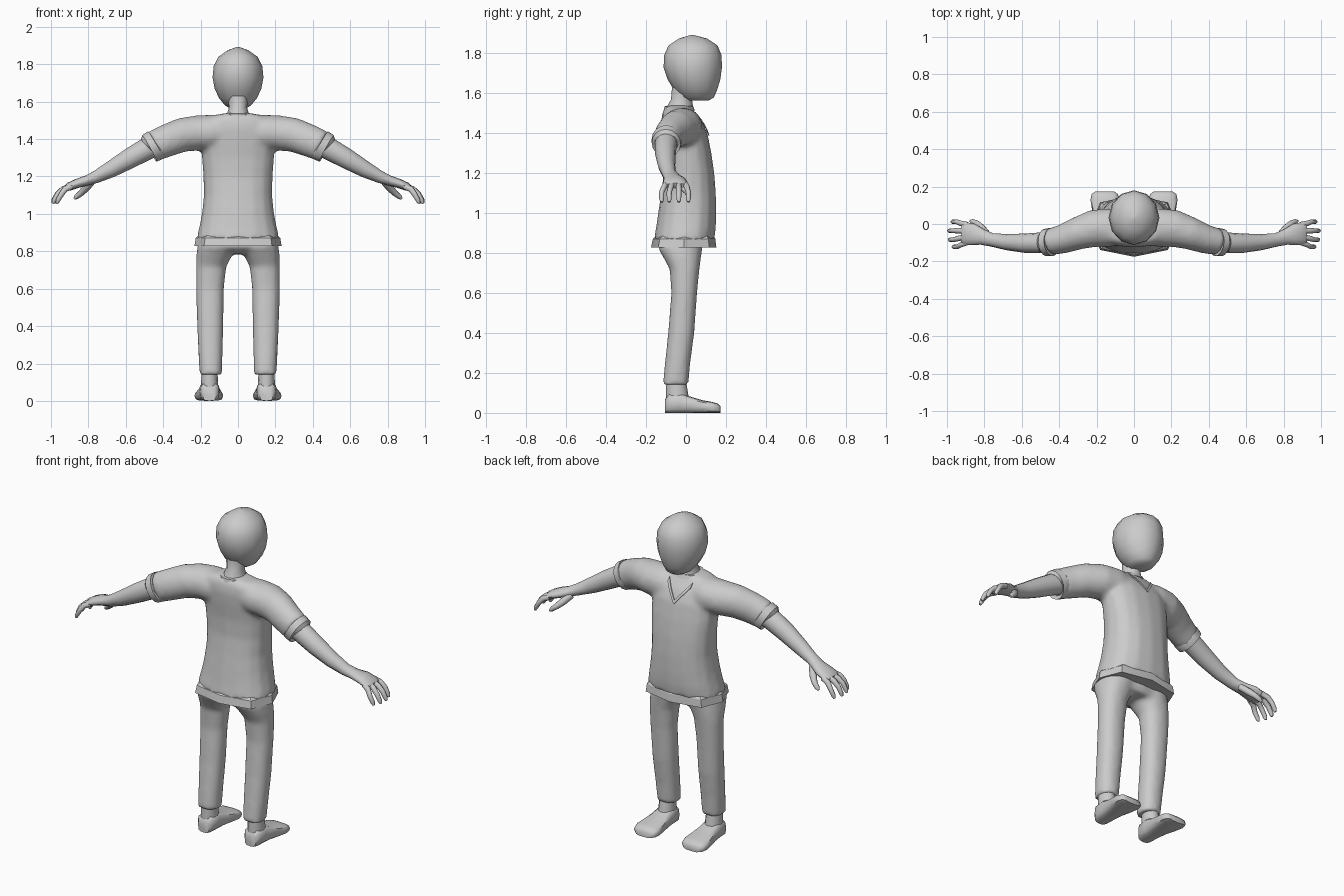
import bpy, bmesh, math
from mathutils import Vector

if "Cube" in bpy.data.objects:
    bpy.data.objects.remove(bpy.data.objects["Cube"])

grey = bpy.data.materials.new("plain grey")
grey.diffuse_color = (0.6, 0.6, 0.6, 1)
grey.use_nodes = True
grey.node_tree.nodes["Principled BSDF"].inputs["Base Color"].default_value = grey.diffuse_color


def oval(c, u, v, a, b, n=16, p=1.0):
    """Ring of n points; p below 1 makes it squarer."""
    pts = []
    for i in range(n):
        t = 2 * math.pi * i / n
        cs, sn = math.cos(t), math.sin(t)
        pts.append(Vector(c) + Vector(u) * a * math.copysign(abs(cs) ** p, cs)
                   + Vector(v) * b * math.copysign(abs(sn) ** p, sn))
    return pts


def flat(rows, n=16, p=1.0, x=0):
    """Horizontal rings from (z, half width, back y, front y)."""
    return [oval((x, (b + f) / 2, z), (1, 0, 0), (0, 1, 0), w, (f - b) / 2, n, p)
            for z, w, b, f in rows]


def tube(rows, n=12):
    """Rings across a path of (x, y, z, depth radius, height radius)."""
    cs = [Vector(r[:3]) for r in rows]
    out = []
    for i, r in enumerate(rows):
        t = (cs[min(i + 1, len(cs) - 1)] - cs[max(i - 1, 0)]).normalized()
        v = t.cross(Vector((0, 1, 0))).normalized()
        out.append(oval(cs[i], v.cross(t), v, r[3], r[4], n))
    return out


def loft(bm, rings, caps=True):
    vs = [[bm.verts.new(q) for q in r] for r in rings]
    n = len(vs[0])
    for a, b in zip(vs, vs[1:]):
        for i in range(n):
            bm.faces.new((a[i], a[(i + 1) % n], b[(i + 1) % n], b[i]))
    if caps:
        bm.faces.new(vs[0][::-1])
        bm.faces.new(vs[-1])


def make(name, lofts, mirror=False, remesh=0, caps=True, angle=40):
    bm = bmesh.new()
    for rings in lofts:
        loft(bm, rings, caps)
        if mirror:
            loft(bm, [[Vector((-q.x, q.y, q.z)) for q in r] for r in rings], caps)
    bmesh.ops.recalc_face_normals(bm, faces=bm.faces)
    me = bpy.data.meshes.new(name)
    bm.to_mesh(me)
    bm.free()
    me.materials.append(grey)
    ob = bpy.data.objects.new(name, me)
    bpy.context.collection.objects.link(ob)
    bpy.ops.object.select_all(action='DESELECT')
    bpy.context.view_layer.objects.active = ob
    ob.select_set(True)
    if remesh:
        m = ob.modifiers.new("blend", 'REMESH')
        m.mode = 'VOXEL'
        m.voxel_size = remesh
        s = ob.modifiers.new("soften", 'SMOOTH')
        s.factor, s.iterations = 0.5, 6
        bpy.ops.object.modifier_apply(modifier="blend")
        bpy.ops.object.modifier_apply(modifier="soften")
    bpy.ops.object.shade_smooth_by_angle(angle=math.radians(angle))
    return ob


# Head, with a low crown point
make("head", [flat([(1.565, .045, .0, .115), (1.58, .07, -.03, .14), (1.62, .102, -.062, .157),
                    (1.67, .125, -.092, .172), (1.73, .136, -.112, .18), (1.79, .13, -.11, .178),
                    (1.84, .105, -.088, .158), (1.875, .055, -.035, .105), (1.893, .006, .025, .037)],
                   12)], angle=60)
make("neck", [flat([(1.49, .075, -.105, .045), (1.535, .058, -.095, .035),
                    (1.57, .048, -.075, .03), (1.63, .055, -.07, .04)], 12)])

# Shirt body and sleeves, blended together
body = flat([(.865, .223, -.162, .142), (.93, .208, -.15, .15), (1.0, .194, -.14, .152),
             (1.1, .183, -.125, .15), (1.2, .186, -.112, .142), (1.3, .194, -.112, .128),
             (1.4, .20, -.122, .108), (1.46, .20, -.125, .08), (1.505, .18, -.118, .045),
             (1.528, .13, -.105, .03), (1.54, .06, -.098, .028)], 16, .85)
sleeve = tube([(.06, -.02, 1.43, .09, .095), (.14, -.02, 1.435, .105, .096),
               (.22, -.025, 1.432, .10, .095), (.30, -.05, 1.422, .088, .092),
               (.38, -.08, 1.392, .078, .088), (.452, -.098, 1.362, .072, .083)], 16)
sh = make("shirt_tmp", [body], remesh=0)
bpy.data.objects.remove(sh)
half = [[Vector((-q.x, q.y, q.z)) for q in r] for r in sleeve]
shirt = make("shirt", [body, sleeve, half], remesh=.014, angle=50)

# Folded bands at hem and sleeve ends
make("shirt_hem", [flat([(.885, .21, -.15, .138), (.872, .226, -.166, .147),
                         (.828, .233, -.175, .152), (.83, .218, -.155, .138)], 8, .72)], angle=25)
make("sleeve_cuff", [tube([(.435, -.096, 1.372, .07, .08), (.44, -.096, 1.368, .076, .084),
                           (.474, -.099, 1.35, .073, .08), (.475, -.099, 1.349, .06, .064)], 16)],
     mirror=True, angle=30)


# V collar, laid on the chest, and the band behind the neck
def collar(name, path, width):
    bm = bmesh.new()
    rows = []
    for (x0, z0), (x1, z1) in zip(path, path[1:]):
        for k in range(6):
            t = k / 5
            x, z = x0 + (x1 - x0) * t, z0 + (z1 - z0) * t
            rows.append([bm.verts.new((x, .2, z)), bm.verts.new((x, .2, z - width))])
    for a, b in zip(rows, rows[1:]):
        if (a[0].co - b[0].co).length > 1e-6:
            bm.faces.new((a[0], a[1], b[1], b[0]))
    me = bpy.data.meshes.new(name)
    bm.to_mesh(me)
    bm.free()
    me.materials.append(grey)
    ob = bpy.data.objects.new(name, me)
    bpy.context.collection.objects.link(ob)
    w = ob.modifiers.new("lay", 'SHRINKWRAP')
    w.target, w.wrap_method, w.offset = shirt, 'PROJECT', .003
    w.use_project_y, w.use_negative_direction, w.use_positive_direction = True, True, False
    s = ob.modifiers.new("thick", 'SOLIDIFY')
    s.thickness = .005


collar("v_collar", [(-.075, 1.505), (0, 1.41), (.075, 1.505)], .022)
make("neck_band", [flat([(1.515, .085, -.112, .045), (1.535, .078, -.108, .036),
                         (1.537, .06, -.097, .03)], 12)], angle=30)

# Bare arm, palm, fingers and thumb
make("arm", [tube([(.40, -.095, 1.385, .058, .06), (.48, -.10, 1.352, .056, .06),
                   (.58, -.103, 1.296, .052, .054), (.68, -.097, 1.238, .043, .044),
                   (.76, -.085, 1.197, .036, .033), (.81, -.07, 1.178, .042, .027),
                   (.86, -.056, 1.163, .058, .025), (.905, -.052, 1.145, .062, .022),
                   (.92, -.052, 1.138, .055, .014)])], mirror=True, angle=60)
fingers = []
for y0, y1, tip in ((-.004, .012, .98), (-.036, -.036, .997), (-.068, -.084, .994), (-.098, -.122, .974)):
    d = tip - .995
    fingers.append(tube([(.89, y0, 1.147, .015, .016), (.935 + d * .5, (y0 + y1) / 2, 1.132, .0145, .016),
                         (.965 + d, y1, 1.105, .013, .014), (.984 + d, y1, 1.072, .012, .012),
                         (.99 + d, y1, 1.056, .007, .007)], 8))
thumb = tube([(.785, -.055, 1.17, .018, .02), (.815, -.02, 1.135, .02, .02), (.84, .004, 1.11, .016, .016),
              (.865, .014, 1.09, .013, .013), (.876, .016, 1.08, .006, .006)], 8)
make("fingers", fingers, mirror=True, angle=60)
make("thumb", [thumb], mirror=True, angle=60)

# Trousers: two legs and the hips, blended together
leg = []
for z, xi, xo, b, f in ((.14, .085, .206, -.117, .012), (.25, .082, .212, -.106, .022),
                        (.4, .078, .219, -.09, .042), (.6, .075, .224, -.074, .056),
                        (.72, .062, .225, -.082, .068), (.78, .03, .223, -.115, .076),
                        (.82, .01, .218, -.138, .082), (.87, .005, .21, -.138, .085)):
    leg += flat([(z, (xo - xi) / 2, b, f)], 16, .9, (xi + xo) / 2)
mir = [[Vector((-q.x, q.y, q.z)) for q in r] for r in leg]
hips = flat([(.785, .12, -.09, .07), (.82, .205, -.135, .08), (.87, .205, -.138, .085)], 16, .85)
make("trousers", [leg, mir, hips], remesh=.013, angle=50)

# Ankles and flat-soled feet
make("ankle", [flat([(.04, .048, -.1, .02), (.1, .045, -.1, .01), (.17, .042, -.098, -.002)],
                    12, 1, .152)], mirror=True)
foot = [oval((x, y, h / 2), (1, 0, 0), (0, 0, 1), w, h / 2, 12, .6)
        for y, x, w, h in ((-.104, .152, .035, .07), (-.085, .152, .05, .095), (-.03, .152, .054, .1),
                           (.02, .153, .058, .082), (.08, .155, .07, .064), (.13, .156, .077, .055),
                           (.16, .156, .07, .046), (.174, .156, .05, .032))]
make("foot", [foot], mirror=True, angle=50)
